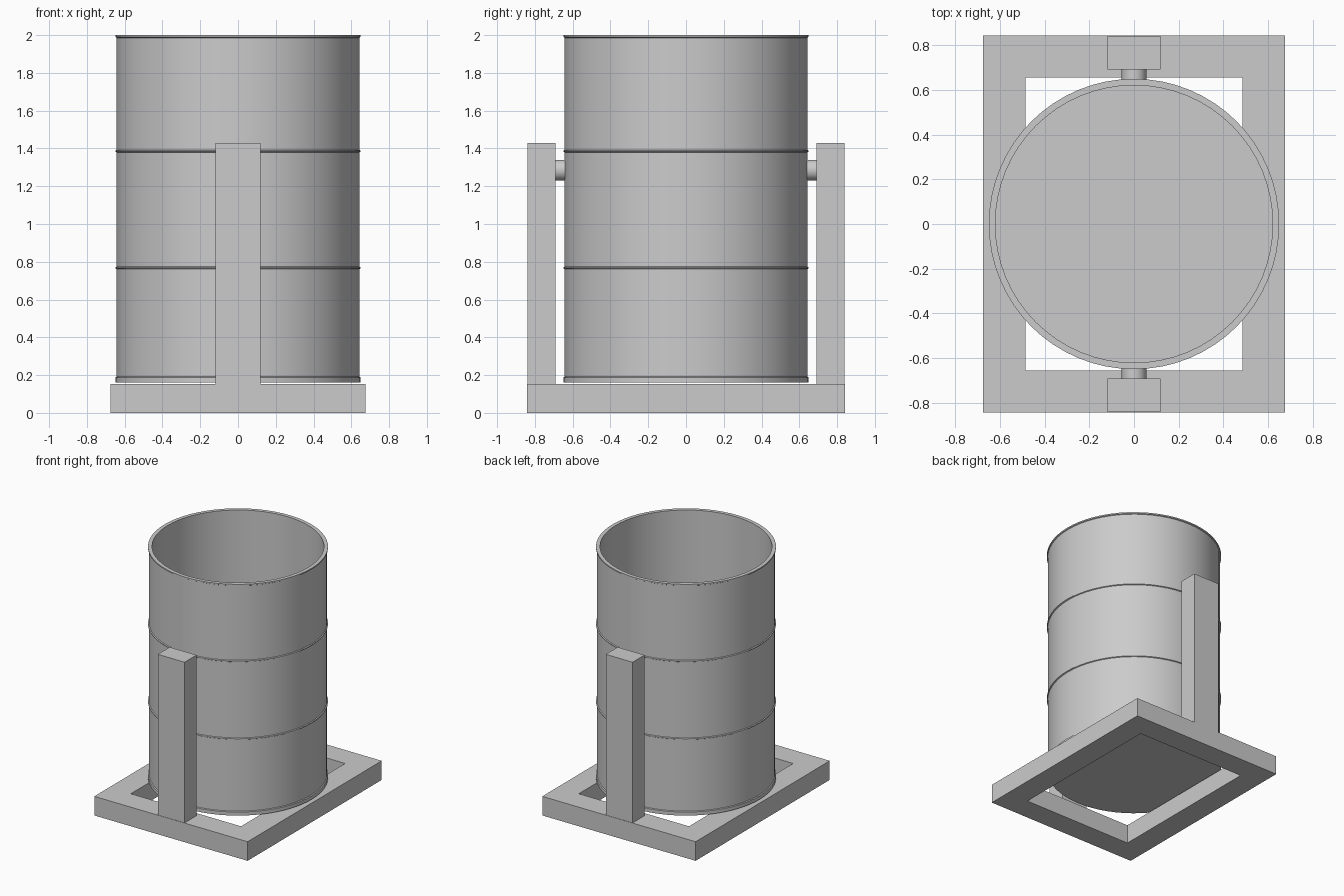
import bpy, bmesh, math

if "Cube" in bpy.data.objects:
    bpy.data.objects.remove(bpy.data.objects["Cube"])

steel = bpy.data.materials.new("grey_steel")
steel.diffuse_color = (0.6, 0.6, 0.6, 1)
steel.use_nodes = True
steel.node_tree.nodes["Principled BSDF"].inputs["Base Color"].default_value = steel.diffuse_color


def make_object(name, bm, smooth=False):
    bmesh.ops.recalc_face_normals(bm, faces=bm.faces[:])
    mesh = bpy.data.meshes.new(name)
    bm.to_mesh(mesh)
    bm.free()
    mesh.materials.append(steel)
    obj = bpy.data.objects.new(name, mesh)
    bpy.context.collection.objects.link(obj)
    if smooth:
        bpy.ops.object.select_all(action='DESELECT')
        obj.select_set(True)
        bpy.context.view_layer.objects.active = obj
        bpy.ops.object.shade_smooth_by_angle(angle=math.radians(30))
    return obj


def box(name, x0, x1, y0, y1, z0, z1):
    bm = bmesh.new()
    bmesh.ops.create_cube(bm, size=1)
    for v in bm.verts:
        v.co = ((x0 + x1) / 2 + v.co.x * (x1 - x0),
                (y0 + y1) / 2 + v.co.y * (y1 - y0),
                (z0 + z1) / 2 + v.co.z * (z1 - z0))
    return make_object(name, bm)


def lathe(name, profile, segments):
    bm = bmesh.new()
    verts = [bm.verts.new((r, 0, z)) for r, z in profile]
    edges = [bm.edges.new(pair) for pair in zip(verts, verts[1:])]
    bmesh.ops.spin(bm, geom=verts + edges, cent=(0, 0, 0), axis=(0, 0, 1),
                   angle=math.tau, steps=segments)
    bmesh.ops.remove_doubles(bm, verts=bm.verts[:], dist=1e-5)
    return make_object(name, bm, True)


# rectangular base frame with an open middle
OX, OY, IX, IY, H = 0.675, 0.843, 0.485, 0.655, 0.152
bm = bmesh.new()
rings = []
for x, y, z in ((OX, OY, 0), (OX, OY, H), (IX, IY, H), (IX, IY, 0)):
    rings.append([bm.verts.new((sx * x, sy * y, z))
                  for sx, sy in ((-1, -1), (1, -1), (1, 1), (-1, 1))])
for a, b in zip(rings, rings[1:] + rings[:1]):
    for i in range(4):
        j = (i + 1) % 4
        bm.faces.new((a[i], a[j], b[j], b[i]))
make_object("base_frame", bm)

# open drum: bottom lip, two ribs, rolled top rim, inner wall and floor
R, RIB = 0.642, 0.649
profile = [(0, 0.16), (RIB, 0.16), (RIB, 0.188), (R, 0.192)]
for z in (0.768, 1.386):
    profile += [(R, z - 0.007), (RIB, z - 0.003), (RIB, z + 0.003), (R, z + 0.007)]
profile += [(R, 1.986), (RIB, 1.99), (RIB, 2.0), (0.62, 2.0), (0.62, 0.185), (0, 0.185)]
lathe("drum", profile, 64)

# upright posts and the pivot pins that carry the drum
for side, s in (("front", -1), ("back", 1)):
    ys = sorted((s * 0.69, s * 0.84))
    box(side + "_post", -0.118, 0.118, *ys, H, 1.43)
    bm = bmesh.new()
    bmesh.ops.create_cone(bm, cap_ends=True, segments=32, radius1=0.055,
                          radius2=0.055, depth=0.07)
    pin = make_object(side + "_pivot_pin", bm, True)
    pin.rotation_euler.x = math.pi / 2
    pin.location = (0, s * 0.66, 1.285)
